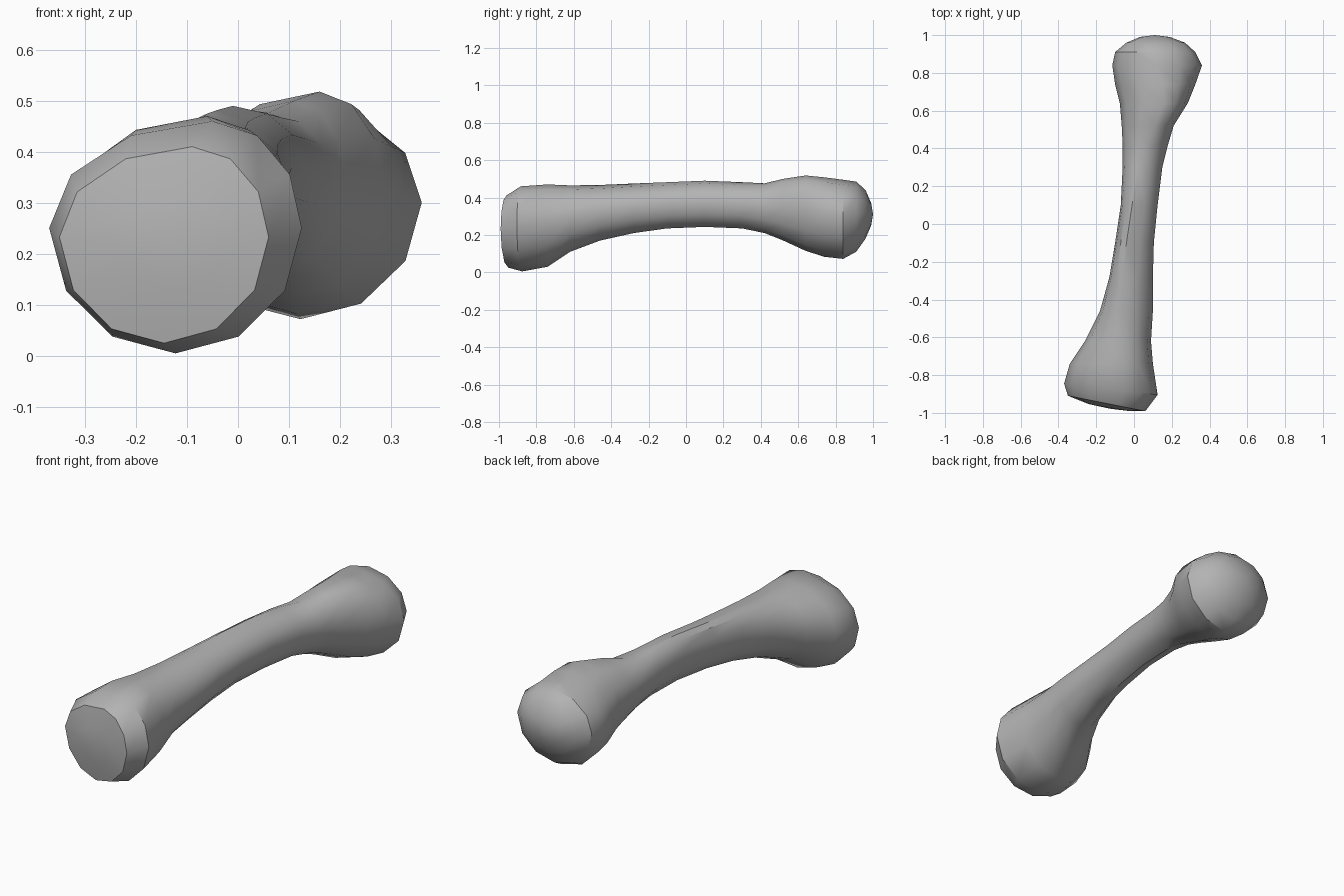
import bpy, bmesh, math

cube = bpy.data.objects.get("Cube")
if cube:
    bpy.data.objects.remove(cube, do_unlink=True)

QUADRANT_SEGMENTS = 3
WIDEST = 0.54  # relative height of the widest point of a section

# Cross-sections along the shaft: y, left x, right x, bottom z, top z, ridge x
shaft_sections = [
    (-.74, -.34, .10, .03, .47, -.06),
    (-.62, -.26, .09, .11, .465, -.06),
    (-.46, -.18, .1, .17, .467, -.07),
    (-.28, -.13, .1, .21, .475, -.06),
    (-.1, -.1, .105, .235, .482, -.04),
    (.1, -.07, .125, .243, .49, -.01),
    (.3, -.06, .15, .235, .482, .02),
    (.42, -.06, .18, .21, .476, .06),
    (.52, -.065, .21, .17, .5, .11),
    (.64, -.075, .285, .115, .518, .16),
    (.74, -.1, .325, .083, .508, .15),
]
# Rounded head at the back
back_sections = [
    (.84, -.115, .36, .072, .495, .12),
    (.91, -.1, .325, .11, .485, .11),
    (.96, -.04, .27, .18, .44, .11),
    (.99, .03, .19, .25, .37, .11),
]
# Slanted knuckle at the front, listed from the tip inwards
front_sections = [
    (-.972, -.24, -.02, .13, .31, -.11),
    (-.95, -.35, .06, .025, .41, -.09),
    (-.875, -.37, .125, .005, .46, -.05),
]
front_tilts = [-.17, -.2, -.12]


def ring(bm, section, tilt=0):
    """Closed loop of four quarter ellipses meeting at the extreme points."""
    y, x0, x1, z0, z1, ridge = section
    mid = (x0 + x1) / 2
    wide = z0 + WIDEST * (z1 - z0)
    count = 4 * QUADRANT_SEGMENTS
    verts = []
    for i in range(count):
        a = math.tau * i / count
        c, s = math.cos(a), math.sin(a)
        centre = ridge if s > 0.001 else mid
        # blend the centre so the widest points stay on the outline
        x = centre + c * ((x1 - centre) if c > 0 else (centre - x0))
        z = wide + s * ((z1 - wide) if s > 0 else (wide - z0))
        verts.append(bm.verts.new((x, y + tilt * (x - mid), z)))
    return verts


def bridge(bm, a, b):
    for i in range(len(a)):
        j = (i + 1) % len(a)
        bm.faces.new((a[i], a[j], b[j], b[i]))


def cap(bm, loop, y):
    x = sum(v.co.x for v in loop) / len(loop)
    z = sum(v.co.z for v in loop) / len(loop)
    tip = bm.verts.new((x, y, z))
    for i in range(len(loop)):
        bm.faces.new((loop[i], loop[(i + 1) % len(loop)], tip))


# Loft the whole bone as one closed skin
bm = bmesh.new()
loops = [ring(bm, s, t) for s, t in zip(front_sections, front_tilts)]
loops += [ring(bm, s) for s in shaft_sections + back_sections]
for a, b in zip(loops, loops[1:]):
    bridge(bm, a, b)
cap(bm, loops[0], -.978)
cap(bm, loops[-1], 1)
bmesh.ops.recalc_face_normals(bm, faces=bm.faces)

mesh = bpy.data.meshes.new("bone")
bm.to_mesh(mesh)
bm.free()
bone = bpy.data.objects.new("bone", mesh)
bpy.context.collection.objects.link(bone)

# Plain grey material
grey = bpy.data.materials.new("bone grey")
grey.use_nodes = True
colour = (.45, .45, .45, 1)
grey.diffuse_color = colour
grey.node_tree.nodes["Principled BSDF"].inputs["Base Color"].default_value = colour
mesh.materials.append(grey)

bpy.context.view_layer.objects.active = bone
bone.select_set(True)
bpy.ops.object.shade_smooth_by_angle(angle=math.radians(35))
